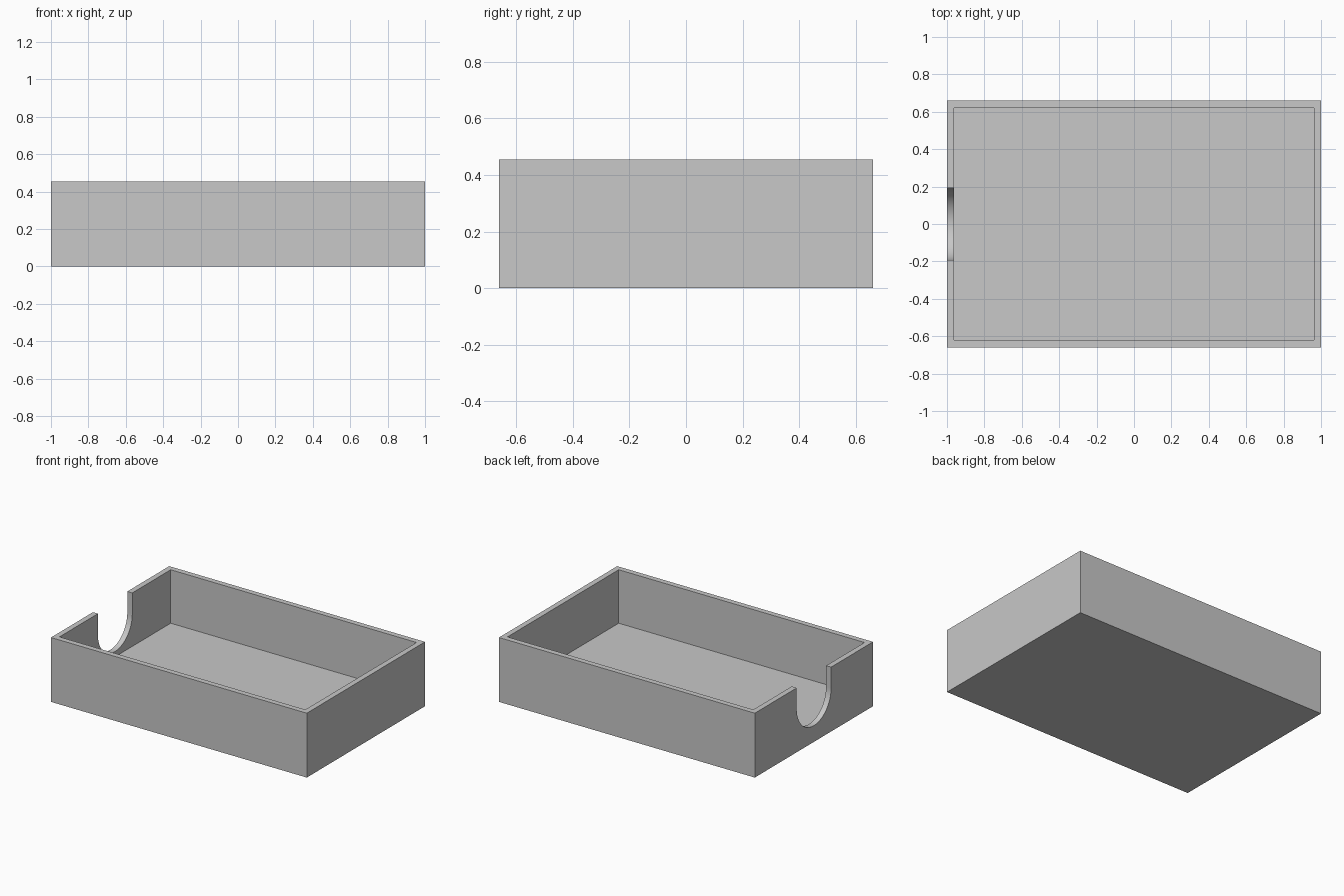
import bpy, bmesh, math

cube = bpy.data.objects.get("Cube")
if cube:
    bpy.data.objects.remove(cube, do_unlink=True)

LENGTH, DEPTH, HEIGHT = 2.0, 1.32, 0.455
WALL, FLOOR = 0.055, 0.077
NOTCH_R, NOTCH_BOTTOM = 0.192, 0.115

grey = bpy.data.materials.new("plain grey")
grey.use_nodes = True
colour = (0.58, 0.58, 0.58, 1)
grey.diffuse_color = colour
grey.node_tree.nodes["Principled BSDF"].inputs["Base Color"].default_value = colour


def make_object(name, bm):
    bmesh.ops.recalc_face_normals(bm, faces=bm.faces)
    mesh = bpy.data.meshes.new(name)
    bm.to_mesh(mesh)
    bm.free()
    mesh.materials.append(grey)
    obj = bpy.data.objects.new(name, mesh)
    bpy.context.collection.objects.link(obj)
    return obj


# Open tray: a block whose top is inset to the rim and pushed down to the floor
bm = bmesh.new()
bmesh.ops.create_cube(bm, size=1)
for v in bm.verts:
    v.co = (v.co.x * LENGTH, v.co.y * DEPTH, (v.co.z + 0.5) * HEIGHT)
top = max(bm.faces, key=lambda f: f.calc_center_median().z)
bmesh.ops.inset_region(bm, faces=[top], thickness=WALL)
well = bmesh.ops.extrude_discrete_faces(bm, faces=[top])["faces"][0]
for v in well.verts:
    v.co.z = FLOOR
tray = make_object("tray", bm)

# Round-bottomed notch through the right wall
bm = bmesh.new()
centre_z = NOTCH_BOTTOM + NOTCH_R
steps = 40
profile = [(NOTCH_R, HEIGHT + 0.1)]
for i in range(steps + 1):
    a = -math.pi * i / steps
    profile.append((NOTCH_R * math.cos(a), centre_z + NOTCH_R * math.sin(a)))
profile.append((-NOTCH_R, HEIGHT + 0.1))
outline = bm.faces.new([bm.verts.new((-LENGTH / 2 - 0.1, y, z)) for y, z in profile])
pushed = bmesh.ops.extrude_face_region(bm, geom=[outline])["geom"]
bmesh.ops.translate(bm, vec=(0.1 + WALL * 2, 0, 0),
                    verts=[g for g in pushed if isinstance(g, bmesh.types.BMVert)])
cutter = make_object("notch_cutter", bm)
cutter.hide_render = True

cut = tray.modifiers.new("finger notch", "BOOLEAN")
cut.operation = "DIFFERENCE"
cut.solver = "EXACT"
cut.object = cutter

bpy.ops.object.select_all(action="DESELECT")
tray.select_set(True)
bpy.context.view_layer.objects.active = tray
bpy.ops.object.modifier_apply(modifier=cut.name)
bpy.data.objects.remove(cutter, do_unlink=True)
bpy.ops.object.shade_smooth_by_angle(angle=math.radians(30))
